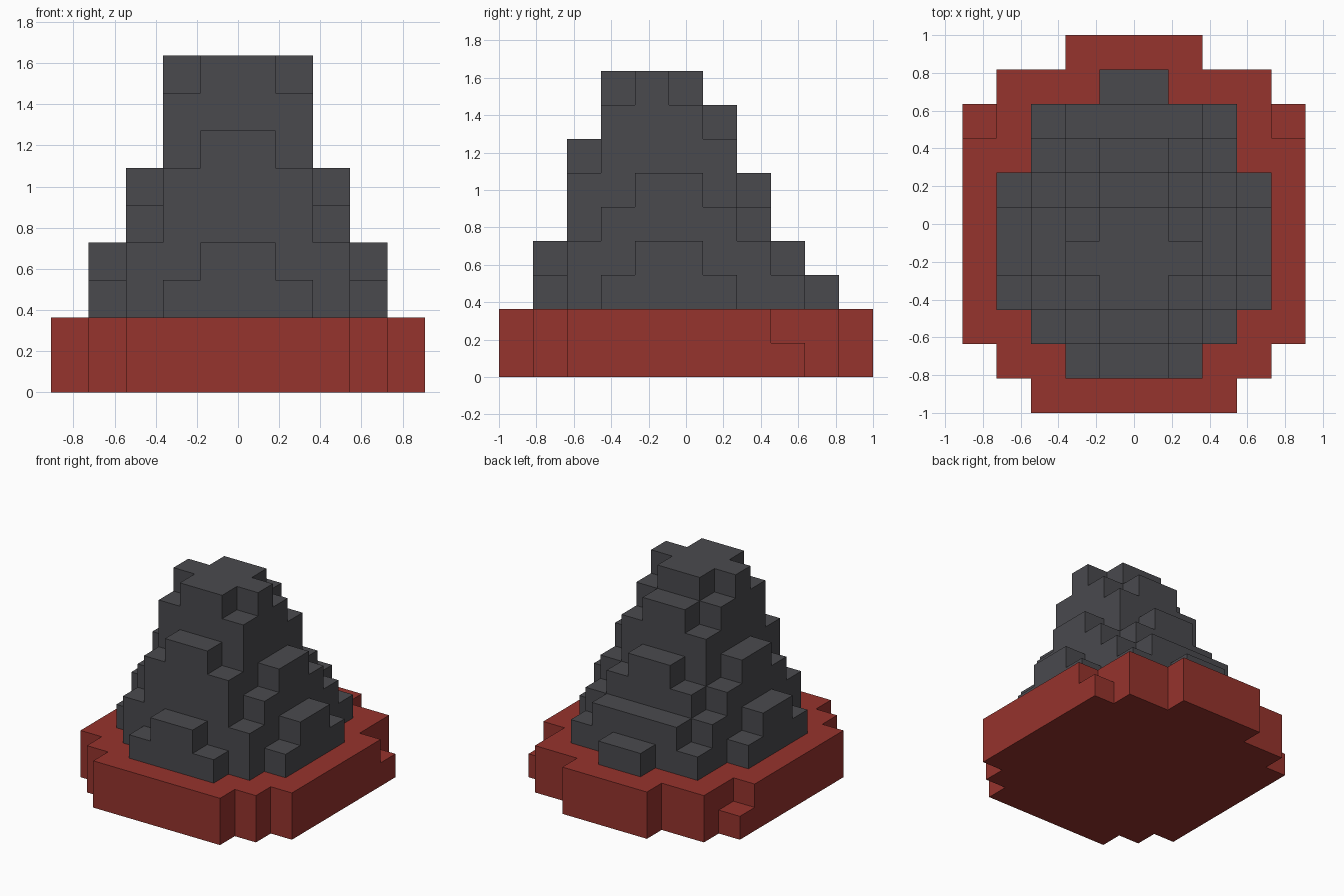
import bpy
import bmesh
from mathutils import Vector

cube = bpy.data.objects.get("Cube")
if cube:
    bpy.data.objects.remove(cube, do_unlink=True)

UNIT = 2 / 11      # size of one block
DEPTH = 11         # blocks from front to back

# Each layer is a set of mirrored slabs: (half width, first row, end row)
BASE = {
    0: [(3, 0, 1), (4, 1, 10), (5, 2, 9), (2, 10, 11)],
    1: [(3, 0, 1), (4, 1, 10), (5, 2, 8), (2, 10, 11)],
}
MOUND = {
    2: [(3, 2, 9), (2, 1, 2), (1, 9, 10), (4, 3, 7)],
    3: [(3, 2, 8), (1, 1, 2), (2, 8, 9), (4, 4, 6)],
    4: [(2, 2, 8), (3, 3, 7)],
    5: [(2, 2, 7), (1, 7, 8), (3, 4, 6)],
    6: [(2, 3, 7), (1, 2, 7)],
    7: [(2, 3, 6), (1, 6, 7)],
    8: [(1, 3, 6), (2, 4, 5)],
}


def blocks(layers):
    """Set of block positions filled by the slabs."""
    return {(x, y, z) for z, slabs in layers.items()
            for half, start, end in slabs
            for x in range(-half, half) for y in range(start, end)}


def material(name, color):
    mat = bpy.data.materials.new(name)
    mat.use_nodes = True
    mat.diffuse_color = color
    mat.node_tree.nodes["Principled BSDF"].inputs["Base Color"].default_value = color
    return mat


def build(name, cells, solid, mat):
    """Make the outer skin of the blocks, leaving out touching sides."""
    bm = bmesh.new()
    for cell in cells:
        center = Vector(cell) + Vector((0.5, 0.5 - DEPTH / 2, 0.5))
        for axis in range(3):
            for sign in (-1, 1):
                normal = Vector((0, 0, 0))
                normal[axis] = sign
                neighbour = tuple(int(c + n) for c, n in zip(cell, normal))
                if neighbour in solid:
                    continue
                u = Vector((0, 0, 0))
                u[(axis + 1) % 3] = 0.5
                v = normal.cross(u)
                mid = center + normal / 2
                corners = (mid - u - v, mid + u - v, mid + u + v, mid - u + v)
                bm.faces.new([bm.verts.new(c * UNIT) for c in corners])
    bmesh.ops.remove_doubles(bm, verts=bm.verts, dist=UNIT / 100)
    mesh = bpy.data.meshes.new(name)
    bm.to_mesh(mesh)
    bm.free()
    mesh.materials.append(mat)
    obj = bpy.data.objects.new(name, mesh)
    bpy.context.collection.objects.link(obj)
    return obj


base, mound = blocks(BASE), blocks(MOUND)
solid = base | mound

# Low red plinth and the stepped grey mound on top of it
build("plinth", base, solid, material("brick red", (0.305, 0.033, 0.026, 1)))
build("stepped_mound", mound, solid, material("dark grey", (0.068, 0.068, 0.076, 1)))
